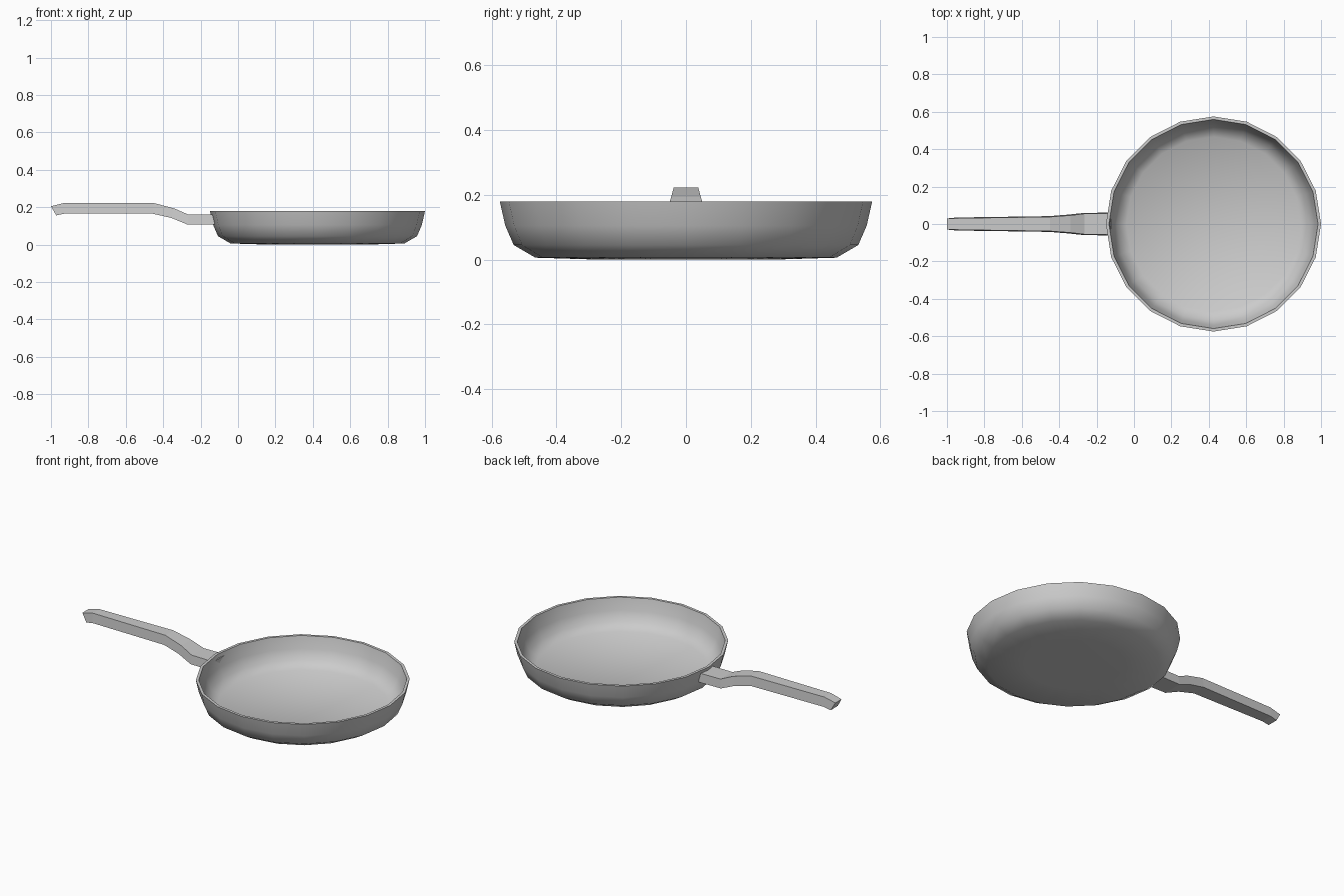
import bpy
import bmesh
from math import cos, sin, pi, radians

if "Cube" in bpy.data.objects:
    bpy.data.objects.remove(bpy.data.objects["Cube"])

CX, SIDES = 0.425, 20


def make_object(name, bm, smooth_angle=None):
    bmesh.ops.recalc_face_normals(bm, faces=bm.faces[:])
    mesh = bpy.data.meshes.new(name)
    bm.to_mesh(mesh)
    bm.free()
    obj = bpy.data.objects.new(name, mesh)
    bpy.context.collection.objects.link(obj)
    bpy.ops.object.select_all(action='DESELECT')
    obj.select_set(True)
    bpy.context.view_layer.objects.active = obj
    if smooth_angle:
        bpy.ops.object.shade_smooth_by_angle(angle=radians(smooth_angle))
    return obj


def loft(bm, rings):
    """Bridge successive vertex rings and cap both ends."""
    loops = [[bm.verts.new(p) for p in ring] for ring in rings]
    n = len(loops[0])
    for a, b in zip(loops, loops[1:]):
        for i in range(n):
            j = (i + 1) % n
            bm.faces.new((a[i], a[j], b[j], b[i]))
    bm.faces.new(loops[0])
    bm.faces.new(loops[-1])


# Pan body: (radius, height) from underside, up over the rim, to inner floor
profile = [(0.27, 0.0), (0.465, 0.006), (0.532, 0.045), (0.558, 0.105), (0.575, 0.18),
           (0.559, 0.18), (0.542, 0.11), (0.517, 0.055), (0.466, 0.02)]
bm = bmesh.new()
loft(bm, [[(CX + r * cos(2 * pi * i / SIDES), r * sin(2 * pi * i / SIDES), z)
           for i in range(SIDES)] for r, z in profile])
make_object("pan_body", bm, 38)

# Handle: (top x, top z, bottom x, bottom z, half width)
stations = [(-1.0, 0.205, -0.972, 0.156, 0.033), (-0.93, 0.222, -0.93, 0.165, 0.035),
            (-0.45, 0.222, -0.455, 0.165, 0.042), (-0.34, 0.193, -0.355, 0.142, 0.05),
            (-0.265, 0.16, -0.27, 0.107, 0.059), (-0.14, 0.16, -0.14, 0.107, 0.061),
            (-0.122, 0.158, -0.122, 0.109, 0.061)]
bm = bmesh.new()
loft(bm, [[(tx, -w + 0.004, tz), (tx, w - 0.004, tz), (bx, w, bz), (bx, -w, bz)]
          for tx, tz, bx, bz, w in stations])
make_object("handle", bm)
